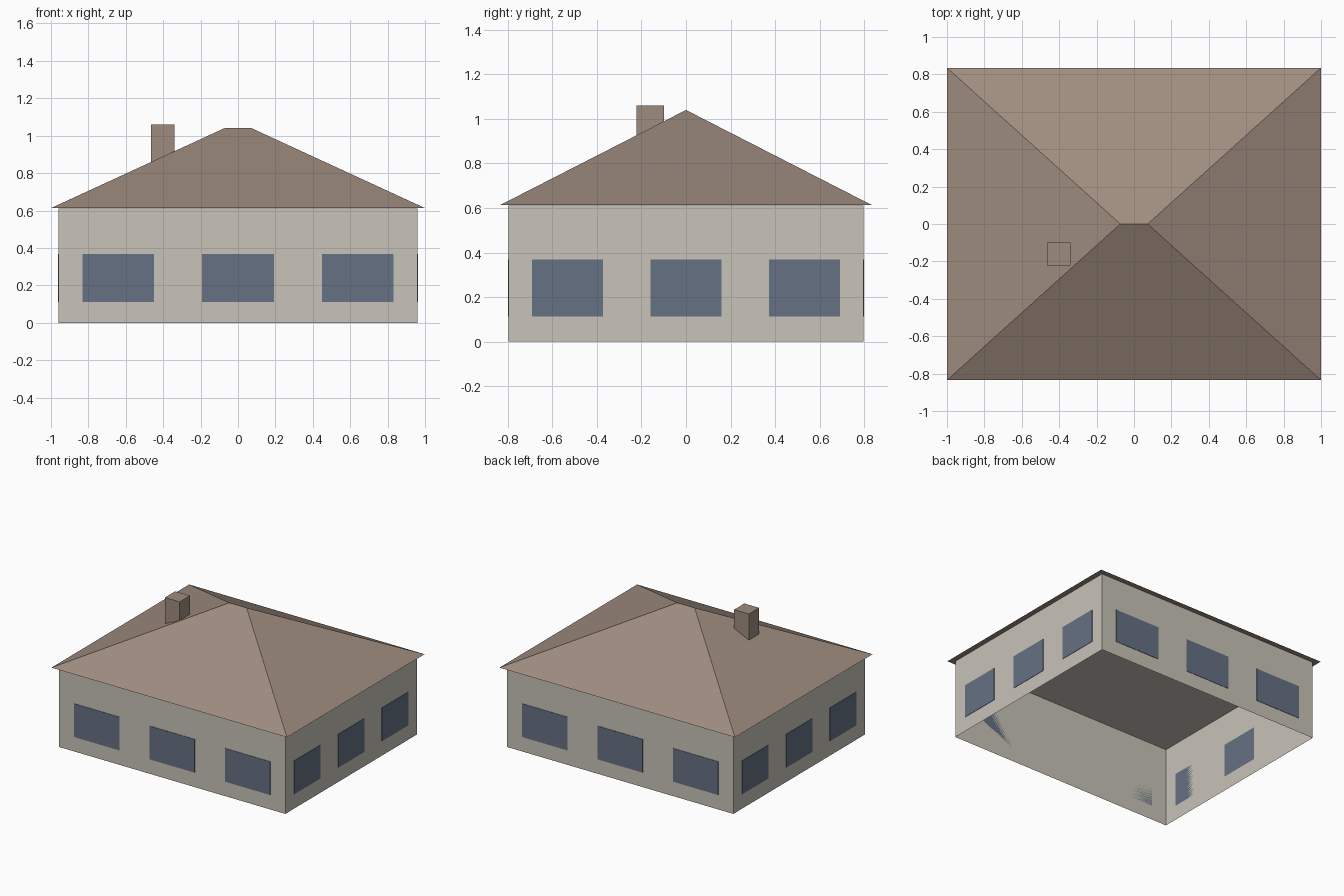
import bpy, bmesh, math
from mathutils import Matrix, Vector

cube = bpy.data.objects.get("Cube")
if cube:
    bpy.data.objects.remove(cube, do_unlink=True)

HALF_X, HALF_Y, WALL_TOP = 0.96, 0.797, 0.61
EAVE_X, EAVE_Y, EAVE_Z = 1.0, 0.835, 0.613
RIDGE_X, RIDGE_Z = 0.073, 1.04


def material(name, rgb):
    """Flat material from an 8-bit display colour."""
    linear = [((c / 255 + 0.055) / 1.055) ** 2.4 for c in rgb] + [1]
    mat = bpy.data.materials.new(name)
    mat.use_nodes = True
    mat.diffuse_color = linear
    bsdf = mat.node_tree.nodes["Principled BSDF"]
    bsdf.inputs["Base Color"].default_value = linear
    bsdf.inputs["Roughness"].default_value = 0.9
    return mat


plaster = material("plaster", (200, 195, 184))
tile = material("roof_tile", (159, 140, 127))
glass = material("window_glass", (102, 113, 132))


def box(name, low, high, mat, edit=None):
    """Box between two corners, with an optional change to its mesh."""
    low, high = Vector(low), Vector(high)
    bm = bmesh.new()
    bmesh.ops.create_cube(bm, size=1)
    bm.transform(Matrix.Translation((low + high) / 2) @ Matrix.Diagonal((*(high - low), 1)))
    if edit:
        edit(bm)
    mesh = bpy.data.meshes.new(name)
    bm.normal_update()
    bm.to_mesh(mesh)
    bm.free()
    mesh.materials.append(mat)
    obj = bpy.data.objects.new(name, mesh)
    bpy.context.collection.objects.link(obj)
    return obj


def open_floor(bm):
    bm.normal_update()
    floor = [f for f in bm.faces if f.normal.z < -0.5]
    bmesh.ops.delete(bm, geom=floor, context='FACES_ONLY')


def pinch_to_ridge(bm):
    for v in bm.verts:
        if v.co.z > EAVE_Z + 0.1:
            v.co.x = math.copysign(RIDGE_X, v.co.x)
            v.co.y = 0
    bmesh.ops.remove_doubles(bm, verts=bm.verts, dist=0.001)


# Walls with a ceiling and an open bottom
box("walls", (-HALF_X, -HALF_Y, 0), (HALF_X, HALF_Y, WALL_TOP), plaster, open_floor)

# Hipped roof with a short ridge
box("hip_roof", (-EAVE_X, -EAVE_Y, EAVE_Z), (EAVE_X, EAVE_Y, RIDGE_Z), tile, pinch_to_ridge)

# Chimney
box("chimney", (-0.465, -0.222, 0.75), (-0.34, -0.098, 1.06), tile)

# Three window plates on each wall: one per third, a fifth of the wall wide
SILL, HEAD, PLATE = 0.112, 0.368, 0.003
sides = (("front", 0, HALF_X, HALF_Y), ("left", 1, HALF_Y, HALF_X),
         ("back", 2, HALF_X, HALF_Y), ("right", 3, HALF_Y, HALF_X))
for side, turns, half, depth in sides:
    turn = Matrix.Rotation(turns * math.pi / 2, 4, 'Z')
    for i in (-1, 0, 1):
        x, w = i * half * 2 / 3, half / 5
        box(f"{side}_window_{i + 2}", (x - w, -depth - PLATE, SILL),
            (x + w, -depth, HEAD), glass, lambda bm: bm.transform(turn))
